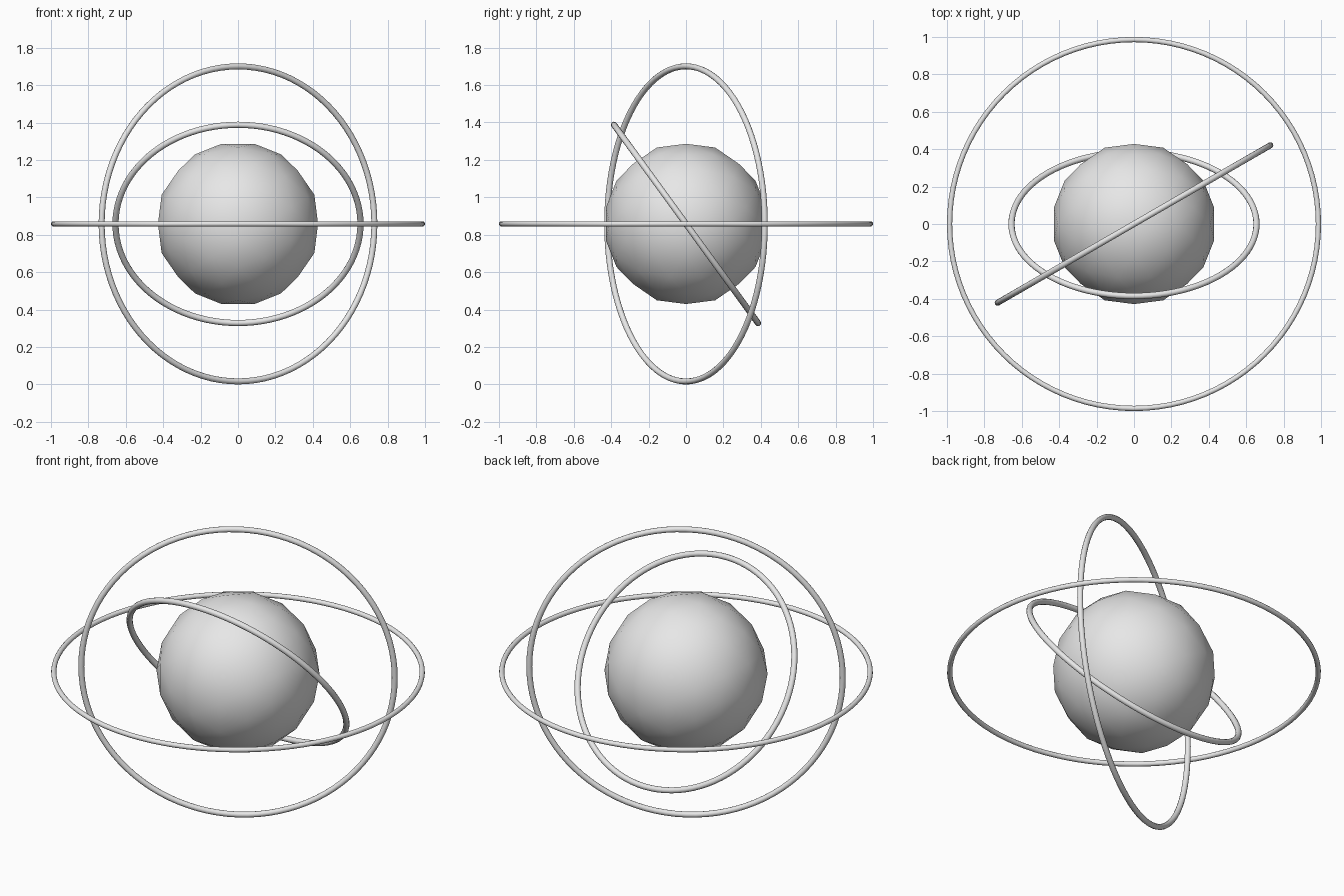
import bpy, bmesh, math
from mathutils import Vector

if "Cube" in bpy.data.objects:
    bpy.data.objects.remove(bpy.data.objects["Cube"])

CENTRE = Vector((0, 0, 0.858))
R_CORE = 0.437

grey = bpy.data.materials.new("light grey")
grey.diffuse_color = (0.8, 0.8, 0.8, 1)
grey.use_nodes = True
grey.node_tree.nodes["Principled BSDF"].inputs["Base Color"].default_value = grey.diffuse_color


def add_core():
    # Faceted ball: golden-ratio icosahedron, each edge split in three
    t = (1 + math.sqrt(5)) / 2
    bm = bmesh.new()
    for a in (-1, 1):
        for b in (-t, t):
            for p in ((a, 0, b), (0, b, a), (b, a, 0)):
                bm.verts.new(p)
    bmesh.ops.convex_hull(bm, input=bm.verts[:])
    bmesh.ops.subdivide_edges(bm, edges=bm.edges[:], cuts=2, use_grid_fill=True)
    for v in bm.verts:
        v.co = v.co.normalized() * R_CORE
    bmesh.ops.triangulate(bm, faces=[f for f in bm.faces if len(f.verts) > 3])
    bmesh.ops.recalc_face_normals(bm, faces=bm.faces[:])
    for f in bm.faces:
        f.smooth = True
    mesh = bpy.data.meshes.new("core_sphere")
    bm.to_mesh(mesh)
    bm.free()
    obj = bpy.data.objects.new("core_sphere", mesh)
    obj.location = CENTRE
    bpy.context.collection.objects.link(obj)
    mesh.materials.append(grey)


def add_ring(name, radius, tube, rotation):
    bpy.ops.mesh.primitive_torus_add(
        major_radius=radius, minor_radius=tube, major_segments=96,
        minor_segments=12, location=CENTRE,
        rotation=[math.radians(a) for a in rotation])
    obj = bpy.context.object
    obj.name = name
    bpy.ops.object.shade_smooth()
    obj.data.materials.append(grey)


add_core()
# Three orbit rings: flat, upright and tilted
add_ring("flat_ring", 0.986, 0.014, (0, 0, 0))
add_ring("upright_ring", 0.842, 0.016, (90, 0, 30))
add_ring("tilted_ring", 0.655, 0.0165, (-54, 0, 0))
